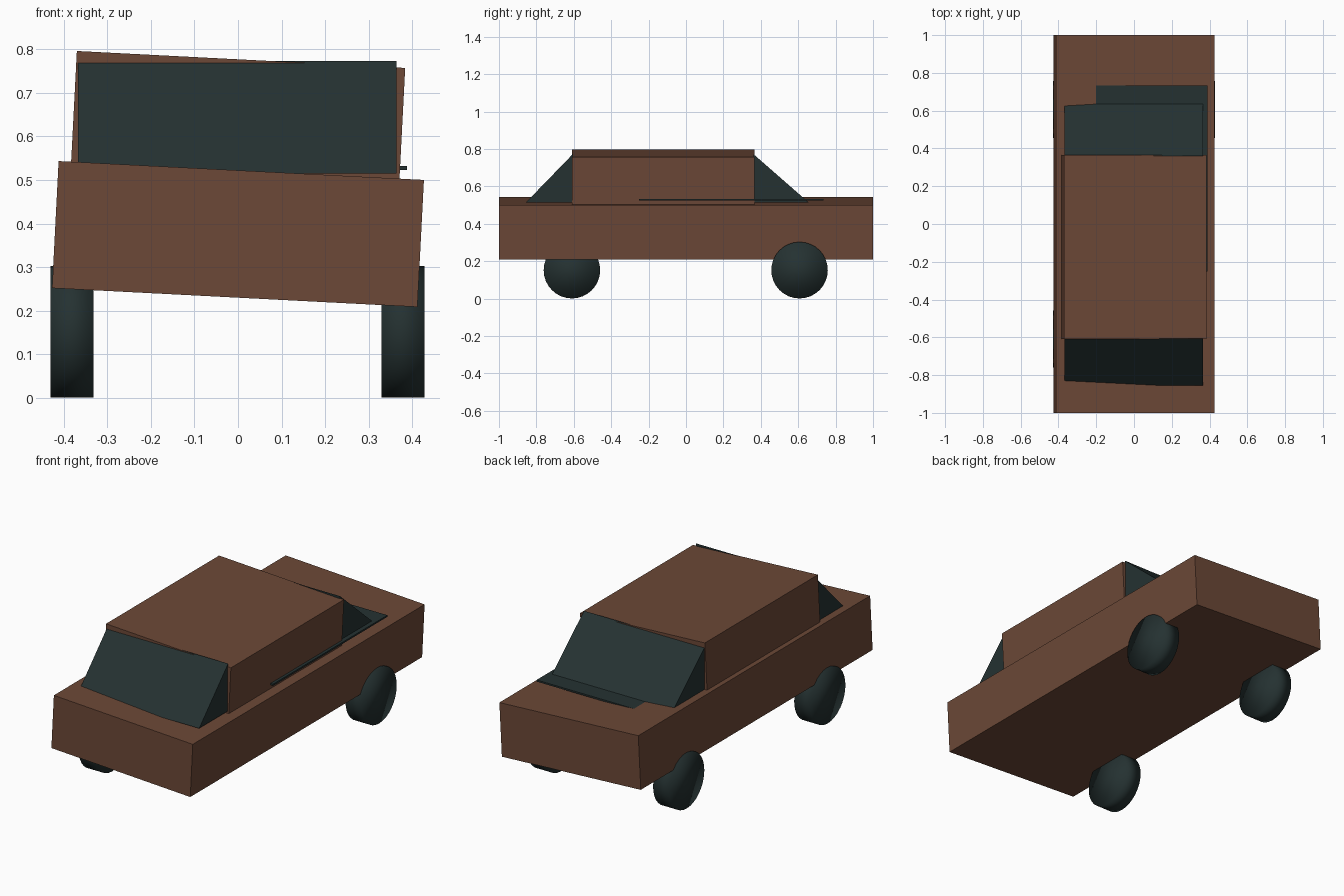
import bpy
import bmesh
import math
from mathutils import Vector

if "Cube" in bpy.data.objects:
    bpy.data.objects.remove(bpy.data.objects["Cube"], do_unlink=True)


def make_material(name, rgb):
    mat = bpy.data.materials.new(name)
    mat.use_nodes = True
    colour = (*rgb, 1)
    mat.diffuse_color = colour
    mat.node_tree.nodes["Principled BSDF"].inputs["Base Color"].default_value = colour
    return mat


PAINT = make_material("brown paint", (0.15, 0.065, 0.038))
DARK = make_material("dark slate", (0.018, 0.031, 0.031))
LEAN = 0.0515  # the shell sags toward the side with the missing wheel


def finish(bm, name, mat):
    mesh = bpy.data.meshes.new(name)
    bmesh.ops.recalc_face_normals(bm, faces=bm.faces)
    bm.to_mesh(mesh)
    bm.free()
    mesh.materials.append(mat)
    obj = bpy.data.objects.new(name, mesh)
    bpy.context.collection.objects.link(obj)
    return obj


def box(name, centre, size, mat, lean=0):
    bm = bmesh.new()
    bmesh.ops.create_cube(bm, size=1)
    bmesh.ops.scale(bm, vec=size, verts=bm.verts)
    obj = finish(bm, name, mat)
    obj.location = centre
    obj.rotation_euler.y = lean
    return obj


def wedge(name, profile, x_min, x_max, mat):
    """Extrude a (y, z) profile across the car."""
    bm = bmesh.new()
    face = bm.faces.new([bm.verts.new((x_min, y, z)) for y, z in profile])
    out = bmesh.ops.extrude_face_region(bm, geom=[face])
    moved = [v for v in out["geom"] if isinstance(v, bmesh.types.BMVert)]
    bmesh.ops.translate(bm, vec=Vector((x_max - x_min, 0, 0)), verts=moved)
    return finish(bm, name, mat)


def wheel(name, x, y):
    bpy.ops.mesh.primitive_cylinder_add(
        vertices=32, radius=0.151, depth=0.098,
        location=(x, y, 0.152), rotation=(0, math.pi / 2, 0))
    obj = bpy.context.object
    obj.name = name
    obj.data.materials.append(DARK)
    bpy.ops.object.shade_smooth()


# Leaning body and cabin
box("body", (0, 0, 0.376), (0.84, 2, 0.292), PAINT, LEAN)
box("cabin", (0, -0.122, 0.642), (0.755, 0.975, 0.27), PAINT, LEAN)

# Sloped glass at both ends of the cabin
wedge("windshield", [(-0.855, 0.515), (-0.605, 0.515), (-0.605, 0.773)],
      -0.367, 0.364, DARK)
wedge("rear_window", [(0.655, 0.515), (0.36, 0.515), (0.36, 0.773)],
      -0.367, 0.364, DARK)

# Thin level panel emerging from the sagging deck
box("deck_panel", (0, 0.242, 0.528), (0.776, 0.985, 0.009), DARK)

# Three wheels; the front left one is missing
wheel("front_right_wheel", -0.381, -0.61)
wheel("rear_right_wheel", -0.381, 0.607)
wheel("rear_left_wheel", 0.379, 0.607)
